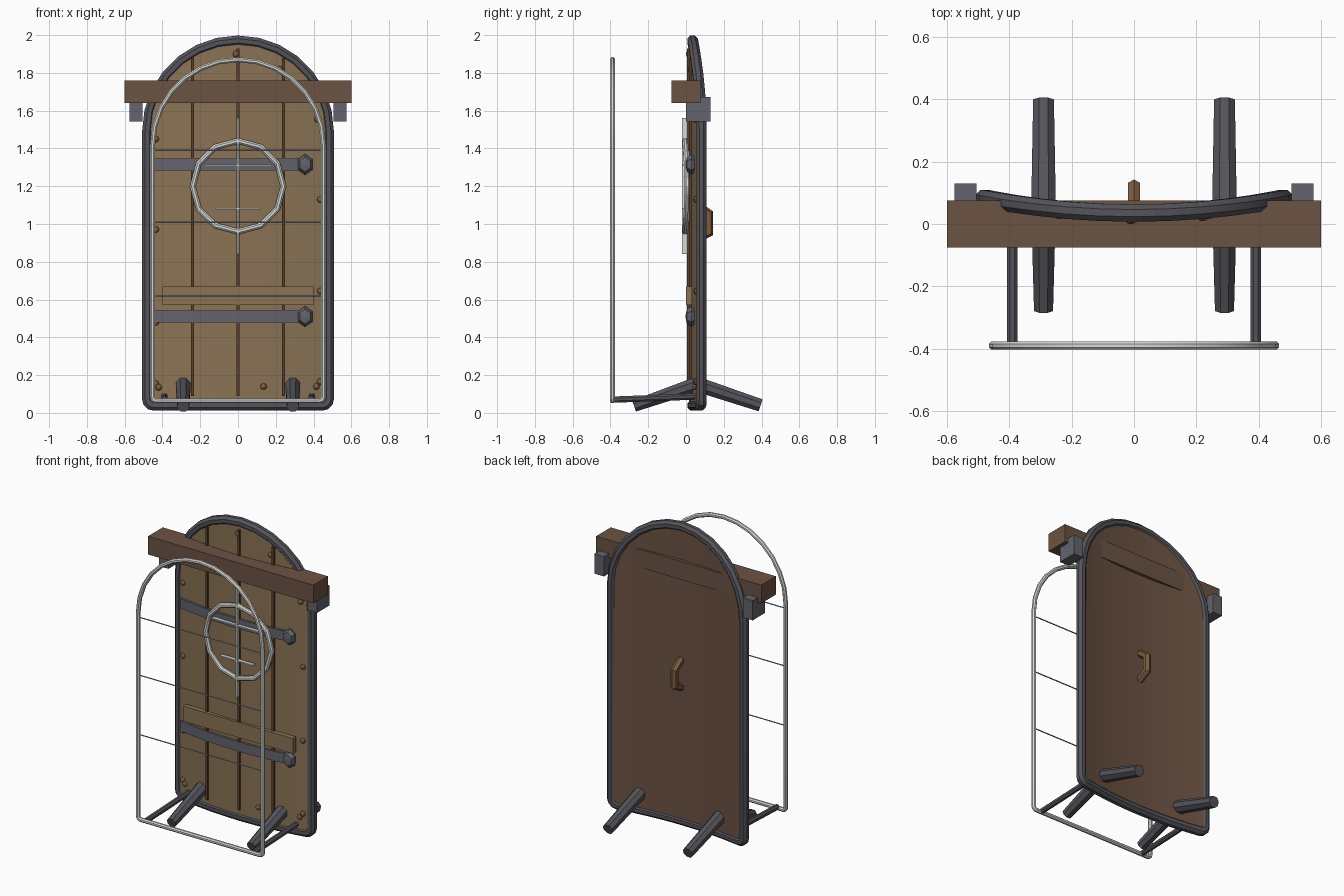
import bpy, bmesh, math
from mathutils import Vector, Matrix

if "Cube" in bpy.data.objects:
    bpy.data.objects.remove(bpy.data.objects["Cube"])


def material(name, r, g, b):
    lin = lambda c: ((c / 255 + 0.055) / 1.055) ** 2.4
    m = bpy.data.materials.new(name)
    m.diffuse_color = (lin(r), lin(g), lin(b), 1)
    m.use_nodes = True
    m.node_tree.nodes["Principled BSDF"].inputs["Base Color"].default_value = m.diffuse_color
    return m


WOOD = material("oak wood", 139, 115, 85)
DARK = material("dark wood", 108, 82, 67)
GROOVE = material("groove brown", 88, 63, 44)
BRONZE = material("bronze brown", 126, 92, 64)
IRON = material("dark iron", 84, 84, 91)
STEEL = material("grey iron", 98, 99, 109)
PALE = material("pale metal", 216, 216, 211)
WIRE = material("wire grey", 165, 170, 180)

HALF, BASE, SPRING, THICK = 0.48, 0.04, 1.49, 0.02


def bow(x):
    """Depth of the bowed panel's middle at x."""
    return 0.035 + 0.047 * (x / HALF) ** 2


def finish(name, bm, *mats):
    bmesh.ops.recalc_face_normals(bm, faces=bm.faces[:])
    me = bpy.data.meshes.new(name)
    bm.to_mesh(me)
    bm.free()
    for m in mats:
        me.materials.append(m)
    ob = bpy.data.objects.new(name, me)
    bpy.context.collection.objects.link(ob)
    bpy.ops.object.select_all(action='DESELECT')
    ob.select_set(True)
    bpy.context.view_layer.objects.active = ob
    bpy.ops.object.shade_smooth_by_angle(angle=math.radians(30))
    return ob


def box(name, center, size, mat):
    bm = bmesh.new()
    bmesh.ops.create_cube(bm, size=1, matrix=Matrix.Translation(center) @ Matrix.Diagonal((*size, 1)))
    return finish(name, bm, mat)


def ball(name, center, size, mat, u=8, v=6):
    bm = bmesh.new()
    mtx = (Matrix.Translation(center) @ Matrix.Diagonal((*size, 1))
           @ Matrix.Rotation(math.pi / 2, 4, 'X'))
    bmesh.ops.create_uvsphere(bm, u_segments=u, v_segments=v, radius=1, matrix=mtx)
    return finish(name, bm, mat)


def tube(name, pts, radii, mat, sides=8, closed=False, ref=(0, 1, 0)):
    """Sweep a polygon along a path with mitred joints."""
    pts = [Vector(p) for p in pts]
    n = len(pts)
    if not isinstance(radii, (list, tuple)):
        radii = [radii] * n
    bm, rings = bmesh.new(), []
    for i, p in enumerate(pts):
        a = pts[i - 1] if i or closed else None
        b = pts[(i + 1) % n] if i < n - 1 or closed else None
        d0 = (p - a).normalized() if a else (b - p).normalized()
        d1 = (b - p).normalized() if b else d0
        t = (d0 + d1).normalized()
        n1 = Vector(ref)
        n1 = (n1 - t * n1.dot(t)).normalized()
        n2 = t.cross(n1) / max(0.5, t.dot(d0))
        ring = []
        for k in range(sides):
            ang = math.tau * (k + 0.5) / sides
            ring.append(bm.verts.new(p + radii[i] * (n1 * math.cos(ang) + n2 * math.sin(ang))))
        rings.append(ring)
    for i in range(n if closed else n - 1):
        r0, r1 = rings[i], rings[(i + 1) % n]
        for k in range(sides):
            j = (k + 1) % sides
            bm.faces.new((r0[k], r0[j], r1[j], r1[k]))
    if not closed:
        bm.faces.new(rings[0])
        bm.faces.new(rings[-1])
    return finish(name, bm, mat)


def bowed_slab(name, xs, low, high, front, back, *mats):
    """Slab following the bow; front and back are offsets from its middle."""
    bm, cols = bmesh.new(), []
    for x in xs:
        y = bow(x)
        cols.append([bm.verts.new(c) for c in (
            (x, y + front, low), (x, y + front, high(x)), (x, y + back, high(x)), (x, y + back, low))])
    for c0, c1 in zip(cols, cols[1:]):
        for k in range(4):
            f = bm.faces.new((c0[k], c1[k], c1[(k + 1) % 4], c0[(k + 1) % 4]))
            if k == 2 and len(mats) > 1:
                f.material_index = 1
    bm.faces.new(cols[0])
    bm.faces.new(cols[-1])
    return finish(name, bm, *mats)


def arch(w, z0, zs, corner, depth):
    """Closed round-topped outline; depth(x) gives y."""
    xz = [(w * math.cos(math.pi * i / 14), zs + w * math.sin(math.pi * i / 14)) for i in range(15)]
    for side in (-1, 1):
        arc = [(side * (w - corner + corner * math.cos(a)), z0 + corner - corner * math.sin(a))
               for a in (0, math.pi / 6, math.pi / 3, math.pi / 2)]
        xz += arc if side < 0 else arc[::-1]
        if side < 0:
            m = w - corner
            xz += [(m * (-1 + i / 4), z0) for i in range(1, 8)]
    return [(x, depth(x), z) for x, z in xz]


# bowed panel, oak in front and dark behind
stations = [-HALF * math.cos(math.pi * i / 14) for i in range(15)]
bowed_slab("panel", stations, BASE,
           lambda x: SPRING + math.sqrt(max(0, HALF ** 2 - x * x)), -THICK, THICK, WOOD, DARK)

# iron rim
tube("rim", arch(HALF, BASE, SPRING, 0.035, bow), 0.03, IRON, closed=True)

# plank grooves
for x, top in ((-0.24, 1.88), (0, 1.93), (0.24, 1.88)):
    box("plank_groove", (x, bow(x) - THICK - 0.002, (0.09 + top) / 2), (0.016, 0.016, top - 0.09), GROOVE)

# iron straps with faceted tips
for z in (0.51, 1.315):
    xs = [-0.45 + 0.8 * i / 8 for i in range(9)]
    bowed_slab("strap", xs, z - 0.032, lambda x: z + 0.032, -THICK - 0.014, 0, STEEL)
    ball("strap_tip", (0.355, 0.028, z), (0.045, 0.032, 0.055), STEEL, 6, 4)

# cross plank, top beam and its brackets
box("cross_plank", (0, 0.016, 0.62), (0.8, 0.032, 0.1), WOOD)
box("top_beam", (0, 0, 1.70), (1.2, 0.152, 0.12), DARK)
for s in (-1, 1):
    box("beam_bracket", (s * 0.54, 0.065, 1.607), (0.07, 0.13, 0.13), STEEL)

# nails
for x, z in ((-0.435, 1.45), (-0.435, 0.97), (-0.435, 0.48), (-0.435, 0.155), (-0.42, 0.135),
             (0.42, 1.555), (0.435, 1.13), (0.435, 0.645), (0.435, 0.165), (0.415, 0.14),
             (0.135, 0.14), (0.22, 1.82), (-0.01, 1.9)):
    ball("nail", (x, bow(x) - THICK, z), (0.018, 0.016, 0.018), BRONZE)

# back handle
tube("back_handle", [(0, 0.05, 1.105), (0, 0.12, 1.055), (0, 0.12, 0.955), (0, 0.05, 0.92)],
     0.023, BRONZE, sides=6, ref=(1, 0, 0))

# splayed feet and struts to the front frame
for s in (-1, 1):
    x = s * 0.29
    tube("back_foot", [(x, 0.04, 0.158), (x, 0.395, 0.04)], [0.043, 0.036], IRON, ref=(1, 0, 0))
    tube("front_foot", [(x, 0.06, 0.152), (x, -0.275, 0.036)], [0.043, 0.033], IRON, ref=(1, 0, 0))
    tube("frame_strut", [(s * 0.39, 0.06, 0.087), (s * 0.39, -0.39, 0.07)], 0.018, IRON, ref=(1, 0, 0))

# pale front frame with thin wires
tube("front_frame", arch(0.452, 0.064, 1.418, 0.02, lambda x: -0.39), 0.014, PALE, closed=True)
for z in (0.62, 1.01, 1.39):
    tube("frame_wire", [(-0.45, -0.39, z), (0.45, -0.39, z)], 0.004, WIRE, sides=6)

# emblem: low-poly ring, upright bar and two short bars
ring = []
for i in range(12):
    a = math.tau * i / 12
    x = 0.24 * math.cos(a)
    ring.append((x, bow(x) - 0.04, 1.2 + 0.24 * math.sin(a)))
tube("emblem_ring", ring, 0.016, PALE, closed=True)
box("emblem_upright", (0, -0.008, 1.2), (0.01, 0.024, 0.72), PALE)
for z, w in ((1.31, 0.36), (1.08, 0.24)):
    box("emblem_bar", (0, -0.006, z), (w, 0.024, 0.008), PALE)
